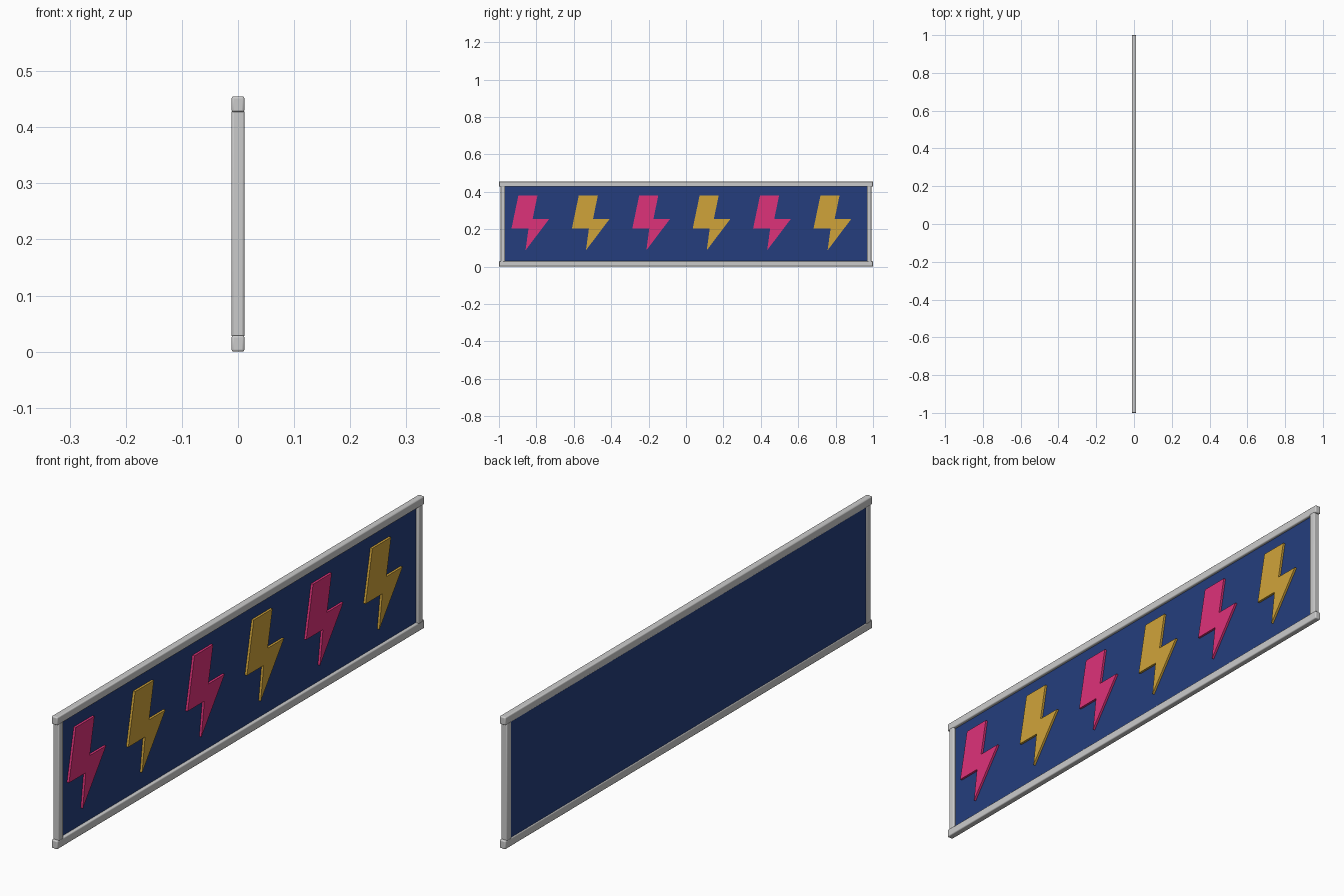
import bpy, bmesh

if "Cube" in bpy.data.objects:
    bpy.data.objects.remove(bpy.data.objects["Cube"])

def material(name, rgb):
    m = bpy.data.materials.new(name)
    m.diffuse_color = (*rgb, 1)
    m.use_nodes = True
    m.node_tree.nodes["Principled BSDF"].inputs["Base Color"].default_value = m.diffuse_color
    return m

blue = material("blue", (0.018, 0.048, 0.205))
pink = material("pink", (0.73, 0.032, 0.195))
gold = material("gold", (0.63, 0.37, 0.042))

def box(name, lo, hi, mat=None, bevel=0):
    bpy.ops.mesh.primitive_cube_add(size=1, location=[(a + b) / 2 for a, b in zip(lo, hi)])
    ob = bpy.context.object
    ob.name = name
    ob.scale = [b - a for a, b in zip(lo, hi)]
    bpy.ops.object.transform_apply(location=False, rotation=False, scale=True)
    if bevel:
        mod = ob.modifiers.new("rounded_edges", 'BEVEL')
        mod.width = bevel
        mod.segments = 3
        bpy.ops.object.shade_smooth_by_angle()
    if mat:
        ob.data.materials.append(mat)
    return ob

H, D = 0.455, 0.0115   # overall height, half depth

# Frame: long rails and short end posts
box("bottom_rail", (-D, -1, 0), (D, 1, 0.029), bevel=0.004)
box("top_rail", (-D, -1, H - 0.028), (D, 1, H), bevel=0.004)
for name, s in (("left_post", -1), ("right_post", 1)):
    y0, y1 = sorted((s * 0.967, s * 0.992))
    box(name, (-D, y0, 0.025), (D, y1, H - 0.024), bevel=0.004)

# Backing board, set towards the back of the frame
box("board", (-0.009, -0.975, 0.022), (0.001, 0.975, H - 0.021), blue)

# Raised lightning bolts on the +x face
PROFILE = [(-0.896, 0.381), (-0.794, 0.381), (-0.820, 0.255), (-0.731, 0.255),
           (-0.858, 0.087), (-0.842, 0.204), (-0.933, 0.204)]

def bolt(name, offset, mat):
    bm = bmesh.new()
    face = bm.faces.new([bm.verts.new((0, y + offset, z)) for y, z in PROFILE])
    ext = bmesh.ops.extrude_face_region(bm, geom=[face])
    verts = [v for v in ext["geom"] if isinstance(v, bmesh.types.BMVert)]
    bmesh.ops.translate(bm, verts=verts, vec=(0.009, 0, 0))
    bmesh.ops.recalc_face_normals(bm, faces=bm.faces)
    me = bpy.data.meshes.new(name)
    bm.to_mesh(me)
    bm.free()
    me.materials.append(mat)
    bpy.context.collection.objects.link(bpy.data.objects.new(name, me))

for i in range(6):
    bolt(f"bolt_{i + 1}", i * 0.323, gold if i % 2 else pink)
